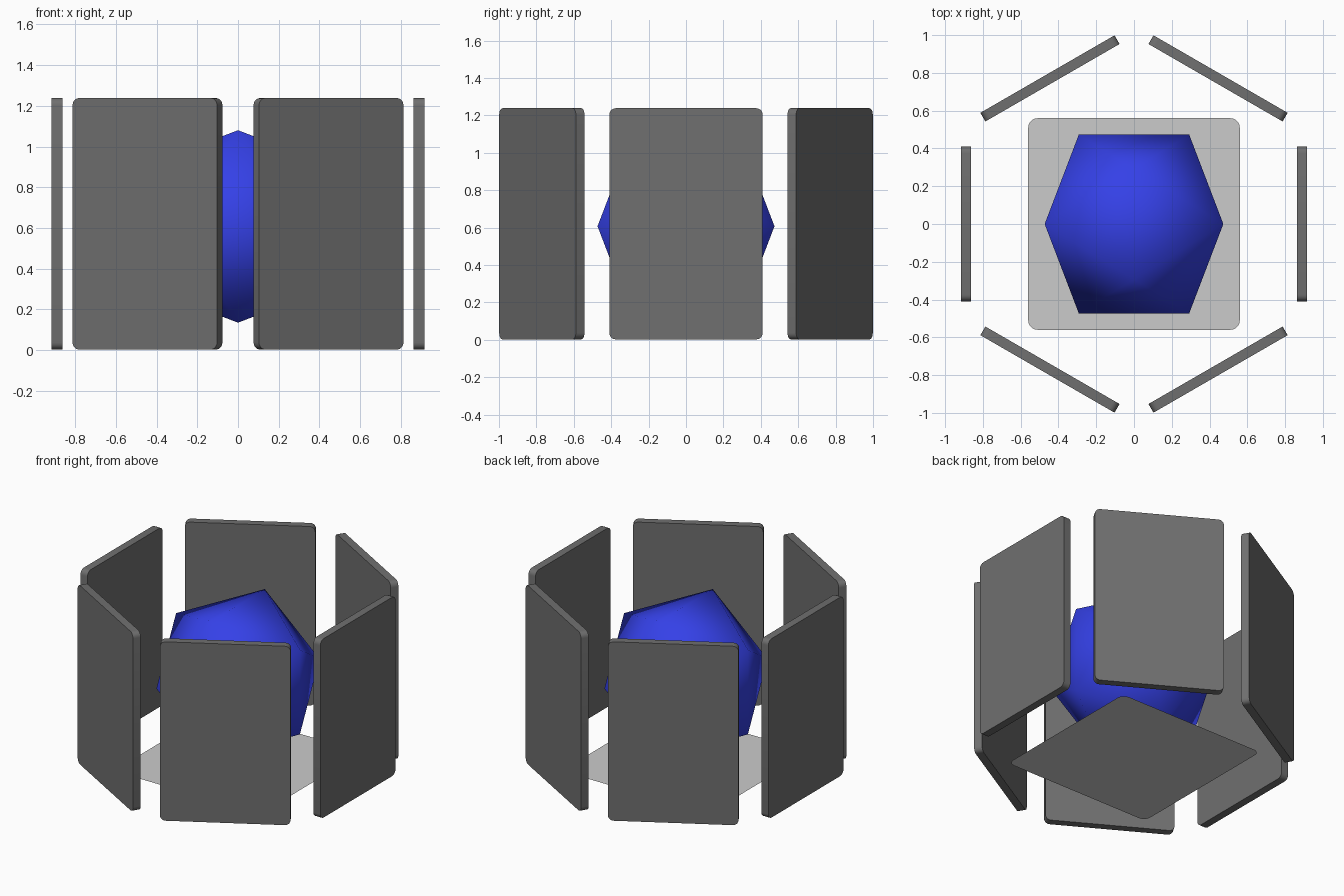
import bpy, bmesh
from math import pi, cos, sin, tau
from mathutils import Matrix, Vector

if "Cube" in bpy.data.objects:
    bpy.data.objects.remove(bpy.data.objects["Cube"])


def material(name, color):
    mat = bpy.data.materials.new(name)
    mat.diffuse_color = (*color, 1)
    mat.use_nodes = True
    mat.node_tree.nodes["Principled BSDF"].inputs["Base Color"].default_value = mat.diffuse_color
    return mat


def make_object(name, bm, matrix, mat=None):
    mesh = bpy.data.meshes.new(name)
    bm.to_mesh(mesh)
    bm.free()
    ob = bpy.data.objects.new(name, mesh)
    ob.matrix_world = matrix
    bpy.context.collection.objects.link(ob)
    if mat:
        mesh.materials.append(mat)
    return ob


def rounded_plate(name, w, h, r, thick=0.0, matrix=Matrix(), mat=None, seg=5):
    """Rounded rectangle in the local XY plane, extruded evenly about it."""
    bm = bmesh.new()
    corners = [(1, 1), (-1, 1), (-1, -1), (1, -1)]
    verts = []
    for i, (sx, sy) in enumerate(corners):
        for k in range(seg + 1):
            a = (i + k / seg) * pi / 2
            verts.append(bm.verts.new((sx * (w / 2 - r) + r * cos(a),
                                       sy * (h / 2 - r) + r * sin(a),
                                       -thick / 2)))
    face = bm.faces.new(verts)
    if thick:
        ext = bmesh.ops.extrude_face_region(bm, geom=[face], use_keep_orig=True)
        top = [g for g in ext["geom"] if isinstance(g, bmesh.types.BMVert)]
        bmesh.ops.translate(bm, verts=top, vec=(0, 0, thick))
        bmesh.ops.recalc_face_normals(bm, faces=bm.faces)
    return make_object(name, bm, matrix, mat)


dark = material("dark_grey", (0.16, 0.16, 0.16))
blue = material("blue", (0.035, 0.052, 0.8))

# Six upright panels in a ring
upright = Matrix(((0, 0, 1, 0), (1, 0, 0, 0), (0, 1, 0, 0), (0, 0, 0, 1)))
for i in range(6):
    place = (Matrix.Rotation(i * tau / 6, 4, 'Z')
             @ Matrix.Translation((0.89, 0, 0.62)) @ upright)
    panel = rounded_plate(f"wall_panel_{i + 1}", 0.82, 1.236, 0.035, 0.053,
                          place, dark)
    bpy.ops.object.select_all(action='DESELECT')
    panel.select_set(True)
    bpy.context.view_layer.objects.active = panel
    bpy.ops.object.shade_smooth_by_angle(angle=pi / 6)

# Flat floor sheet
rounded_plate("floor_sheet", 1.12, 1.12, 0.05)

# Icosahedron core: three golden rectangles, hulled
bm = bmesh.new()
b = 0.473
a = b / 1.618
for s in (-1, 1):
    for t in (-1, 1):
        p = Vector((s * a, t * b, 0))
        for v in (p, p.zxy, p.yzx):
            bm.verts.new(v)
bmesh.ops.convex_hull(bm, input=bm.verts)
bmesh.ops.recalc_face_normals(bm, faces=bm.faces)
for f in bm.faces:
    f.smooth = True
make_object("core_gem", bm, Matrix.Translation((0, 0, 0.607)), blue)
